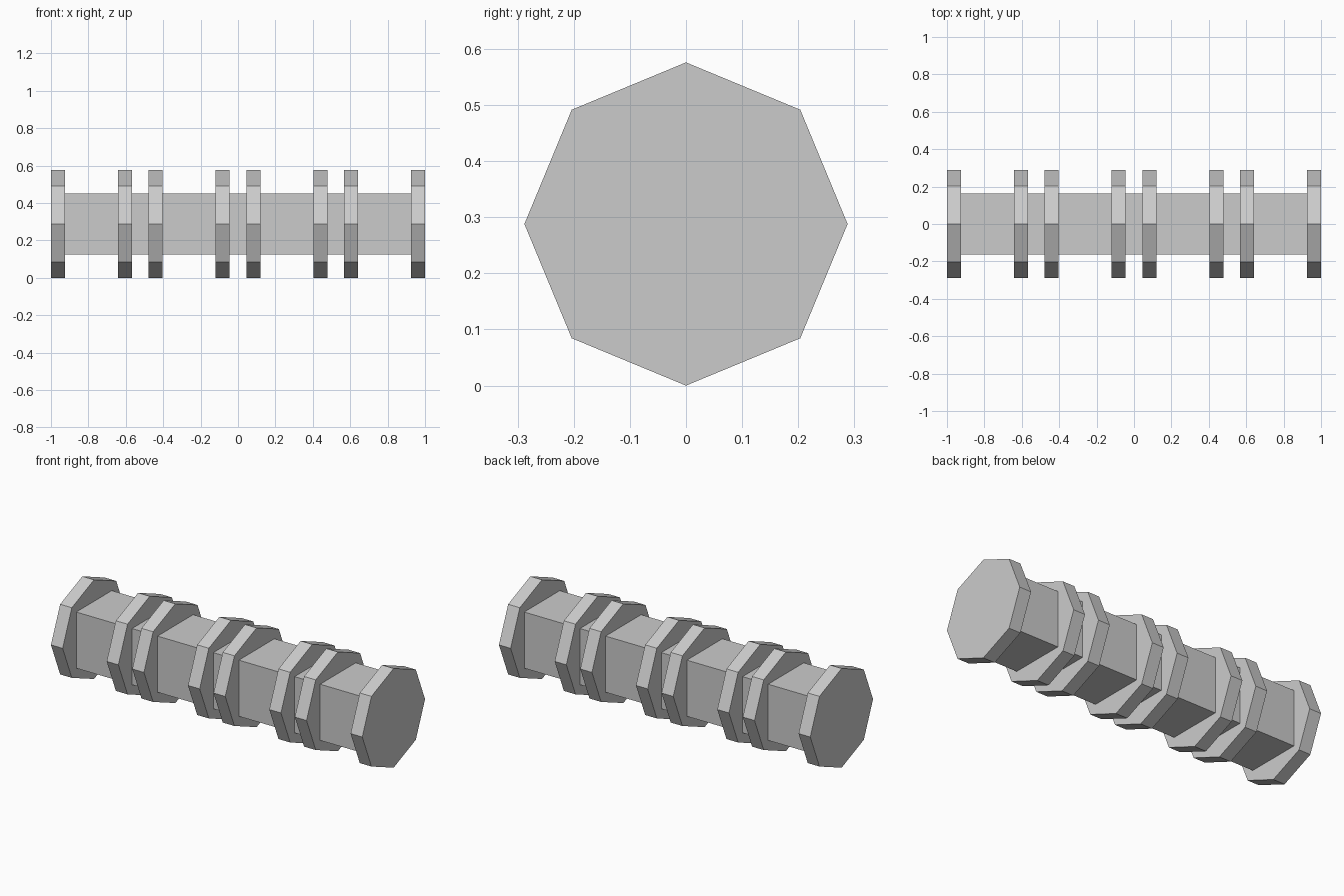
import bpy
from math import pi

if "Cube" in bpy.data.objects:
    bpy.data.objects.remove(bpy.data.objects["Cube"])

RADIUS = 0.288      # octagonal flange, one corner pointing up
FLANGE = 0.075      # flange thickness
SHAFT = 0.326       # side of the square shaft
WIDTH = 0.433       # one spool, outer face to outer face
PITCH = (2 - WIDTH) / 3


def flange(name, x):
    bpy.ops.mesh.primitive_cylinder_add(vertices=8, radius=RADIUS, depth=FLANGE,
                                        location=(x, 0, RADIUS), rotation=(0, pi / 2, 0))
    bpy.context.object.name = name


# four pairs of octagonal flanges
for i in range(4):
    centre = -1 + WIDTH / 2 + i * PITCH
    for side, sign in (("left", -1), ("right", 1)):
        flange(f"flange_{i + 1}_{side}", centre + sign * (WIDTH - FLANGE) / 2)

# square shaft running through all flanges, ending inside the outer ones
bpy.ops.mesh.primitive_cube_add(size=1, location=(0, 0, RADIUS))
shaft = bpy.context.object
shaft.name = "shaft"
shaft.scale = (2 - FLANGE, SHAFT, SHAFT)
